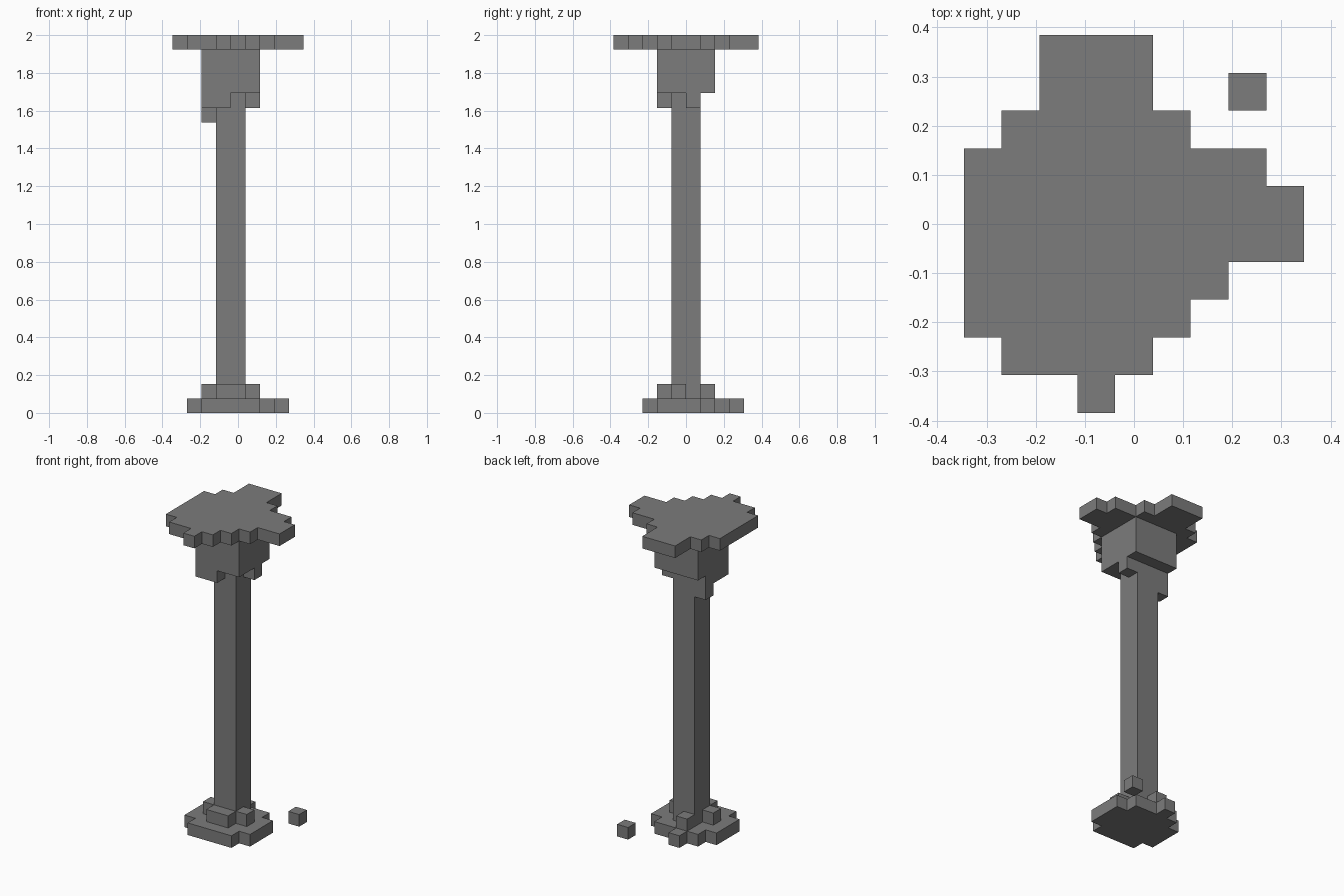
import bpy, bmesh
from mathutils import Vector

cube = bpy.data.objects.get("Cube")
if cube:
    bpy.data.objects.remove(cube, do_unlink=True)

UNIT = 2 / 26  # one block of the grid

stone = bpy.data.materials.new("grey stone")
stone.use_nodes = True
colour = (0.2, 0.2, 0.2, 1)
stone.diffuse_color = colour
stone.node_tree.nodes["Principled BSDF"].inputs["Base Color"].default_value = colour


def box(x, y, z):
    """All grid cells inside the given (start, end) ranges."""
    return {(i, j, k) for i in range(*x) for j in range(*y) for k in range(*z)}


def union(*boxes):
    return set().union(*boxes)


parts = {
    # Stepped foot with a small nub at the back
    "base_plate": union(
        box((2, 6), (-3, 2), (0, 1)),
        box((1, 7), (-2, 1), (0, 1)),
        box((3, 4), (2, 3), (0, 1))),
    # Uneven blocks around the foot of the shaft
    "base_collar": union(
        box((3, 5), (-2, -1), (1, 2)),
        box((5, 6), (-1, 0), (1, 2)),
        box((2, 3), (-1, 0), (1, 2)),
        box((3, 4), (1, 2), (1, 2))),
    "shaft": box((3, 5), (-1, 1), (1, 22)),
    # Capital with broken lower edge
    "capital": union(
        box((2, 6), (-2, 2), (22, 25)),
        box((2, 4), (-2, -1), (21, 22)),
        box((2, 3), (-1, 1), (21, 22)),
        box((2, 3), (0, 1), (20, 21)),
        box((5, 6), (0, 1), (21, 22))),
    # Ragged slab on top
    "top_slab": union(
        box((2, 5), (3, 5), (25, 26)),
        box((1, 6), (2, 3), (25, 26)),
        box((0, 8), (1, 2), (25, 26)),
        box((0, 9), (-1, 1), (25, 26)),
        box((0, 7), (-2, -1), (25, 26)),
        box((0, 6), (-3, -2), (25, 26)),
        box((1, 5), (-4, -3), (25, 26)),
        box((3, 4), (-5, -4), (25, 26))),
    # Loose fragment on the ground
    "fallen_block": box((7, 8), (3, 4), (0, 1)),
}
solid = union(*parts.values())


def build(name, cells):
    """Skin the cells with their exposed faces, then merge flat regions."""
    bm = bmesh.new()
    for cell in cells:
        for axis in range(3):
            for side in (0, 1):
                near = list(cell)
                near[axis] += 2 * side - 1
                if tuple(near) in solid:
                    continue
                u, v = (axis + 1) % 3, (axis + 2) % 3
                corners = []
                for du, dv in ((0, 0), (1, 0), (1, 1), (0, 1)):
                    p = Vector(cell)
                    p[axis] += side
                    p[u] += du
                    p[v] += dv
                    p.x -= 4.5
                    corners.append(bm.verts.new(p * UNIT))
                bm.faces.new(corners if side else corners[::-1])
    bmesh.ops.remove_doubles(bm, verts=bm.verts, dist=UNIT / 100)
    bmesh.ops.dissolve_limit(bm, angle_limit=0.01, verts=bm.verts, edges=bm.edges)
    mesh = bpy.data.meshes.new(name)
    bm.to_mesh(mesh)
    bm.free()
    mesh.materials.append(stone)
    bpy.context.collection.objects.link(bpy.data.objects.new(name, mesh))


for part_name, part_cells in parts.items():
    build(part_name, part_cells)
